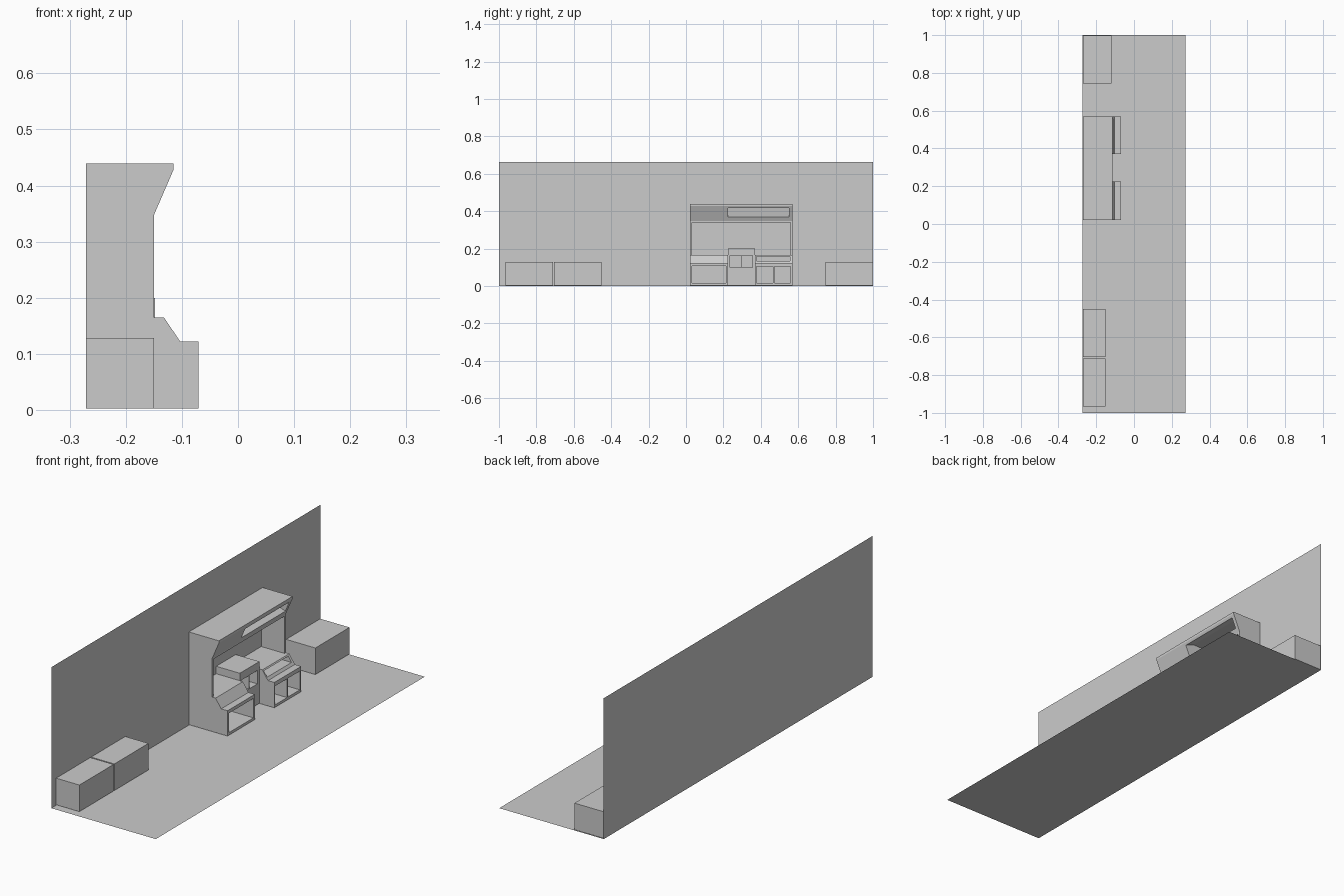
import bpy
import bmesh

if "Cube" in bpy.data.objects:
    bpy.data.objects.remove(bpy.data.objects["Cube"])

BACK = -0.271


def prism(name, profile, y0, y1):
    """Extrude an (x, z) profile along y."""
    bm = bmesh.new()
    face = bm.faces.new([bm.verts.new((x, y0, z)) for x, z in profile])
    out = bmesh.ops.extrude_face_region(bm, geom=[face])
    verts = [v for v in out["geom"] if isinstance(v, bmesh.types.BMVert)]
    bmesh.ops.translate(bm, vec=(0, y1 - y0, 0), verts=verts)
    bmesh.ops.recalc_face_normals(bm, faces=bm.faces)
    mesh = bpy.data.meshes.new(name)
    bm.to_mesh(mesh)
    bm.free()
    obj = bpy.data.objects.new(name, mesh)
    bpy.context.collection.objects.link(obj)
    return obj


def box(name, x0, x1, y0, y1, z0, z1):
    return prism(name, [(x0, z0), (x1, z0), (x1, z1), (x0, z1)], y0, y1)


def sheet(name, corners):
    mesh = bpy.data.meshes.new(name)
    mesh.from_pydata(corners, [], [(0, 1, 2, 3)])
    obj = bpy.data.objects.new(name, mesh)
    bpy.context.collection.objects.link(obj)


def carve(obj, cutters):
    """Cut recesses out of a part, then remove the cutters."""
    for cutter in cutters:
        cutter.hide_render = True
        mod = obj.modifiers.new("recess", 'BOOLEAN')
        mod.operation = 'DIFFERENCE'
        mod.solver = 'EXACT'
        mod.object = cutter
        bpy.context.view_layer.objects.active = obj
        bpy.ops.object.modifier_apply(modifier=mod.name)
        bpy.data.objects.remove(cutter)


# Floor and back wall
W, H = 0.272, 0.663
sheet("floor", [(-W, -1, 0), (W, -1, 0), (W, 1, 0), (-W, 1, 0)])
sheet("wall", [(-W, -1, 0), (-W, 1, 0), (-W, 1, H), (-W, -1, H)])

# Storage boxes along the wall
for name, x1, y0 in (("left_box", -0.15, -0.965),
                     ("centre_box", -0.15, -0.705),
                     ("right_box", -0.119, 0.745)):
    box(name, BACK, x1, y0, y0 + 0.254, 0.003, 0.128)

# Console desks with sloping upper fronts
desk = [(BACK, 0.003), (-0.07, 0.003), (-0.07, 0.122),
        (-0.103, 0.122), (-0.132, 0.165), (BACK, 0.165)]
left_desk = prism("left_desk", desk, 0.022, 0.225)
carve(left_desk, [box("cut", -0.25, 0, 0.032, 0.215, 0.015, 0.106)])

right_desk = prism("right_desk", desk, 0.37, 0.57)
carve(right_desk, [
    box("cut", -0.25, 0, 0.376, 0.465, 0.015, 0.103),
    box("cut", -0.25, 0, 0.472, 0.56, 0.015, 0.103),
    box("cut", -0.2, 0, 0.376, 0.557, 0.134, 0.159),
])

# Taller middle cabinet with two openings
middle = box("middle_cabinet", BACK, -0.148, 0.225, 0.37, 0.003, 0.2)
carve(middle, [box("cut", -0.25, 0, y, y + 0.058, 0.1, 0.163)
               for y in (0.236, 0.298)])

# Side panels framing the open window
for name, y0 in (("left_side_panel", 0.022), ("right_side_panel", 0.56)):
    box(name, BACK, -0.15, y0, y0 + 0.01, 0.165, 0.345)

# Overhanging canopy with a slanted slot
canopy = prism("canopy", [(BACK, 0.34), (-0.15, 0.34), (-0.15, 0.347),
                          (-0.115, 0.428), (-0.115, 0.439), (BACK, 0.439)],
               0.022, 0.57)
slot = [(-0.08, 0.3435), (-0.1405, 0.369), (-0.256, 0.418),
        (-0.256, 0.436), (-0.165, 0.436), (-0.1197, 0.417), (-0.08, 0.400)]
carve(canopy, [prism("cut", slot, 0.225, 0.552)])
